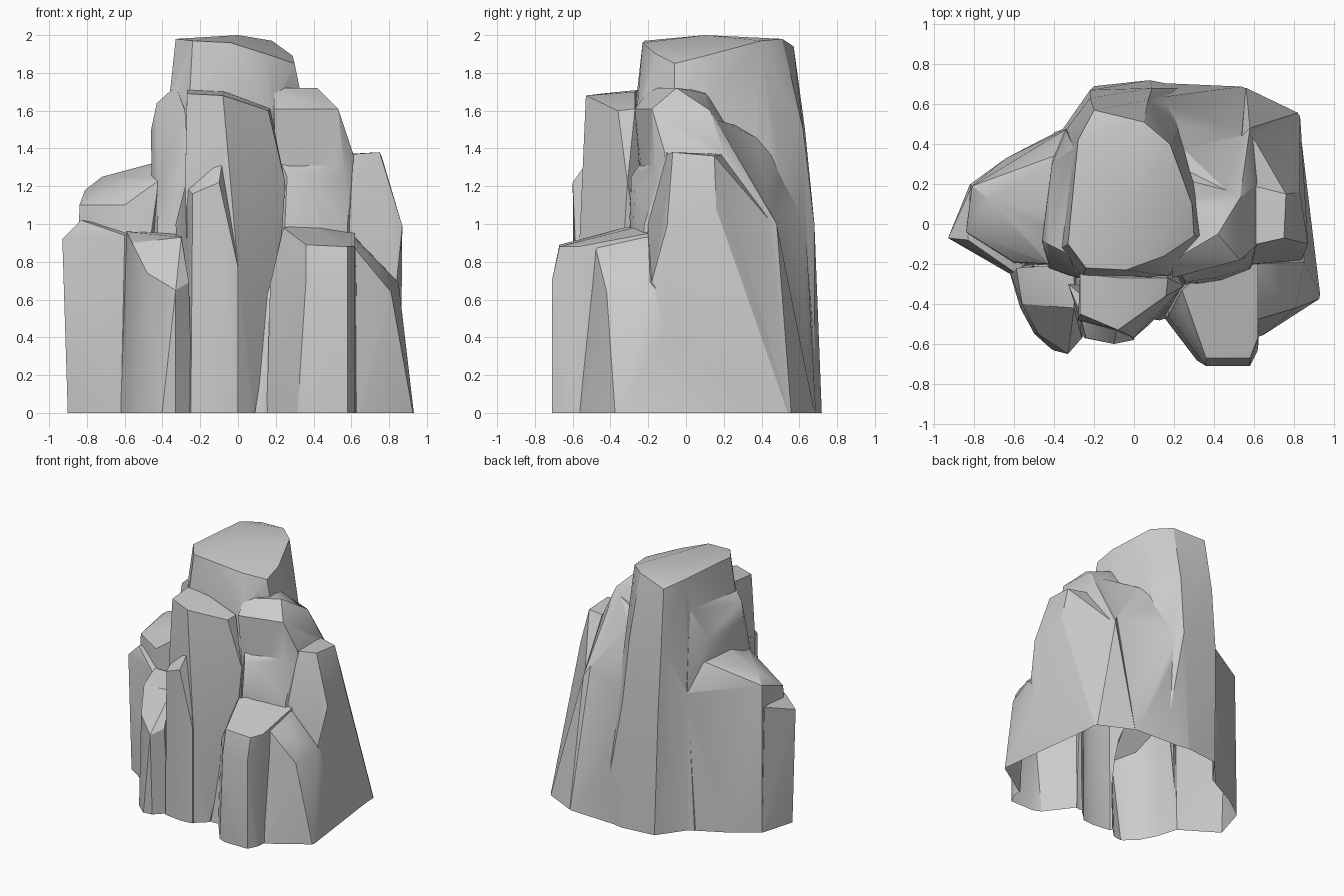
import bpy, bmesh

chunks = []


def chunk(name, base, body):
    """Faceted rock mass: convex skin over base (x, y) and body (x, y, z) points."""
    depth = -0.03 - 0.004 * len(chunks)
    bm = bmesh.new()
    for p in [(x, y, depth) for x, y in base] + body:
        bm.verts.new(p)
    bmesh.ops.convex_hull(bm, input=bm.verts[:])
    bmesh.ops.delete(bm, geom=[v for v in bm.verts if not v.link_faces], context='VERTS')
    bmesh.ops.dissolve_limit(bm, angle_limit=0.03, verts=bm.verts[:], edges=bm.edges[:])
    bmesh.ops.recalc_face_normals(bm, faces=bm.faces[:])
    me = bpy.data.meshes.new(name)
    bm.to_mesh(me)
    bm.free()
    ob = bpy.data.objects.new(name, me)
    bpy.context.collection.objects.link(ob)
    chunks.append(ob)
    return ob


# Tall central tower with tilted cap
tower = chunk("rock_outcrop",
    [(-.2, .69), (.08, .72), (.28, .68), (-.36, .47), (-.4, -.2), (.3, -.2), (.45, .3)],
    [(-.33, -.1, 1.98), (-.24, -.22, 1.97), (-.04, -.23, 1.96), (.15, -.16, 1.9),
     (.3, -.06, 1.85), (.29, .1, 1.89), (.18, .4, 1.97), (.05, .51, 1.98),
     (-.2, .57, 1.94), (-.28, .42, 1.98), (0, .1, 2.0),
     (-.36, -.12, 1.7), (-.26, -.27, 1.6), (.17, -.26, 1.6), (.33, -.06, 1.7),
     (.07, .62, 1.5), (-.22, .63, 1.5), (.09, .68, 1.0), (-.22, .67, 1.0), (-.34, .47, 1.1)])

# Bulge on the left of the tower
chunk("left_bulge",
    [(-.45, -.22), (-.4, .46), (-.2, -.26), (-.2, .5)],
    [(-.33, -.15, 1.73), (-.3, .38, 1.73), (-.43, -.1, 1.64), (-.46, -.08, 1.5),
     (-.42, -.22, 1.23), (-.28, -.27, 1.6), (-.41, .3, 1.5), (-.34, .47, 1.2)])

# Left shoulder and its lower ledge
chunk("left_shoulder",
    [(-.82, .2), (-.64, .33), (-.33, .49), (-.6, -.22), (-.85, -.05)],
    [(-.42, .05, 1.33), (-.4, .34, 1.32), (-.42, -.2, 1.23), (-.6, -.19, 1.1),
     (-.84, -.04, 1.1), (-.81, .19, 1.18), (-.72, .12, 1.25), (-.33, .1, 1.33),
     (-.33, .48, 1.1)])
chunk("left_ledge",
    [(-.9, -.07), (-.62, -.25), (-.82, .2), (-.4, 0)],
    [(-.93, -.07, .92), (-.83, -.08, 1.02), (-.82, .17, 1.0), (-.6, -.24, .94), (-.4, -.1, .95)])

# Right shoulder: upper step, saddle to the tower, ledge below, outer step
chunk("right_step",
    [(.56, .69), (.83, .56), (.2, .3), (.25, -.15), (.7, -.1)],
    [(.19, -.21, 1.69), (.25, -.15, 1.72), (.42, -.05, 1.72), (.33, .1, 1.69),
     (.53, .13, 1.6), (.53, -.18, 1.61), (.19, -.27, 1.61), (.61, .2, 1.37),
     (.61, -.11, 1.37), (.19, -.2, 1.38), (.58, .48, 1.0), (.2, .12, 1.7)])
chunk("right_saddle",
    [(.1, .71), (.25, .69), (.56, .69), (.2, .2), (.6, .2)],
    [(.1, .63, 1.05), (.3, .48, 1.1), (.54, .45, 1.06), (.17, .45, 1.42), (.26, .27, 1.52),
     (.46, .17, 1.55), (.2, .1, 1.5)])
chunk("right_ledge",
    [(.2, -.34), (.6, -.32), (.3, .1)],
    [(.2, -.2, 1.38), (.61, -.1, 1.38), (.4, -.27, 1.21), (.26, -.29, 1.25),
     (.58, -.22, 1.0), (.3, .1, 1.3)])
chunk("outer_right_step",
    [(.83, .56), (.86, -.12), (.5, -.28), (.57, .68)],
    [(.61, -.1, 1.37), (.75, -.07, 1.38), (.76, .15, 1.36), (.56, .2, 1.37),
     (.87, -.1, .99), (.83, .16, 1.08), (.59, -.2, 1.0), (.84, -.18, .7), (.8, .25, .78),
     (.58, .46, 1.0)])

# Front column, upper and lower
chunk("front_column",
    [(0, -.57), (.08, -.5), (-.24, -.5), (-.24, -.1), (.1, -.1)],
    [(-.27, -.25, 1.71), (-.07, -.27, 1.7), (.17, -.27, 1.61), (.16, -.36, 1.6),
     (-.08, -.53, 1.68), (-.27, -.45, 1.69), (-.28, -.48, 1.2), (-.08, -.54, 1.32),
     (.25, -.31, 1.22), (.23, -.33, .9), (0, -.57, .77)])
chunk("front_column_foot",
    [(-.25, -.57), (-.1, -.59), (0, -.58), (-.3, -.3), (0, -.3)],
    [(-.28, -.42, 1.2), (-.08, -.5, 1.36), (-.1, -.6, 1.22), (-.24, -.57, 1.16),
     (0, -.58, .77), (-.33, -.3, 1.0)])

# Short front left column with a sloping top
chunk("front_left_column",
    [(-.63, -.22), (-.57, -.42), (-.5, -.55), (-.41, -.63), (-.33, -.62), (-.24, -.53), (-.25, -.2)],
    [(-.59, -.22, .96), (-.3, -.2, .95), (-.3, -.42, .93), (-.26, -.57, .69),
     (-.33, -.65, .65), (-.48, -.55, .74), (-.56, -.4, .9)])

# Front right buttress and its side foot
chunk("front_right_buttress",
    [(.15, -.47), (.31, -.68), (.38, -.71), (.58, -.71), (.62, -.63), (.2, -.2), (.65, -.2)],
    [(.24, -.33, .98), (.4, -.2, 1.0), (.62, -.2, .95), (.24, -.42, .9),
     (.17, -.46, .68), (.3, -.58, .8), (.36, -.67, .89), (.58, -.67, .88),
     (.36, -.71, .7), (.58, -.71, .7), (.62, -.57, .88)])
chunk("right_foot",
    [(.94, -.37), (.82, -.43), (.63, -.57), (.83, .54), (.5, -.2)],
    [(.6, -.2, .95), (.61, -.48, .88), (.73, -.36, .81), (.81, -.42, .64), (.85, -.19, .69)])

# Infill that closes the clefts between the front columns and the tower
chunk("core_infill",
    [(-.62, -.24), (-.3, -.42), (.12, -.49), (.25, -.45), (.7, -.2), (.4, .3), (-.4, .3)],
    [(-.5, -.21, .9), (-.28, -.33, .85), (.19, -.42, .62), (.28, -.31, .9), (.6, -.18, .93),
     (.4, .2, .93), (-.4, .3, .9)])

# Fuse every mass into one shell
for ob in chunks[1:]:
    m = tower.modifiers.new(ob.name, 'BOOLEAN')
    m.operation, m.solver, m.object = 'UNION', 'EXACT', ob
dg = bpy.context.evaluated_depsgraph_get()
fused = bpy.data.meshes.new_from_object(tower.evaluated_get(dg))
tower.modifiers.clear()
tower.data = fused
for ob in chunks[1:]:
    bpy.data.objects.remove(ob)

# Trim to the ground, leaving the underside open
bm = bmesh.new()
bm.from_mesh(fused)
bmesh.ops.bisect_plane(bm, geom=bm.verts[:] + bm.edges[:] + bm.faces[:],
                       plane_co=(0, 0, 0), plane_no=(0, 0, -1), clear_outer=True)
bmesh.ops.remove_doubles(bm, verts=bm.verts[:], dist=0.002)
bm.to_mesh(fused)
bm.free()

bpy.context.view_layer.objects.active = tower
tower.select_set(True)
bpy.ops.object.shade_smooth_by_angle(angle=0.5)
